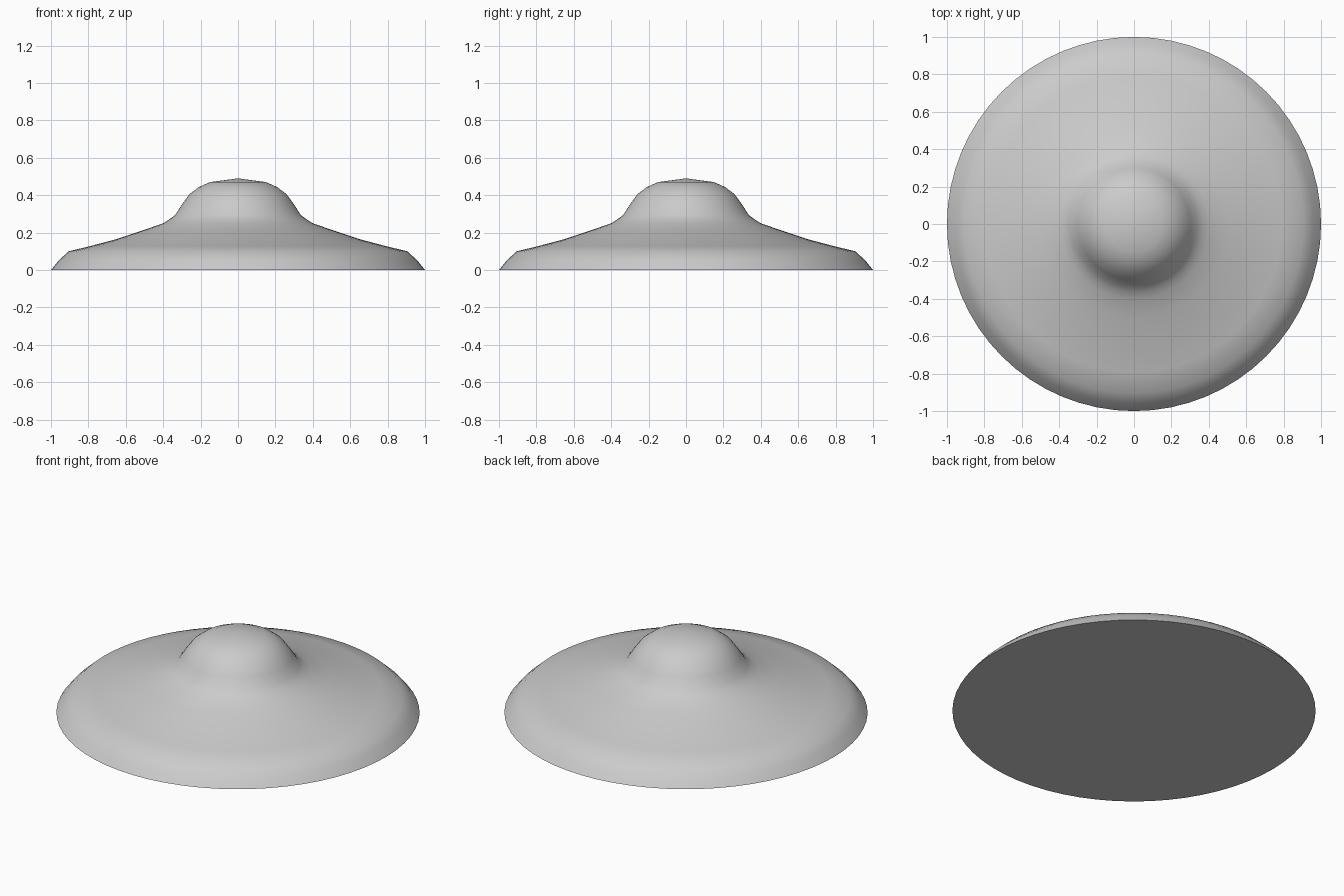
import bpy, bmesh, math

if "Cube" in bpy.data.objects:
    bpy.data.objects.remove(bpy.data.objects["Cube"])

SIDES = 64

# Half profile of the domed disc, from rim to crown (radius, height)
PROFILE = [(1.0, 0.0), (0.96, 0.05), (0.905, 0.10), (0.79, 0.128), (0.65, 0.165),
           (0.50, 0.215), (0.40, 0.25), (0.365, 0.272), (0.335, 0.295),
           (0.30, 0.35), (0.26, 0.405), (0.21, 0.443), (0.15, 0.47)]
APEX = 0.49

bm = bmesh.new()
rings = []
for r, z in PROFILE:
    rings.append([bm.verts.new((r * math.cos(2 * math.pi * i / SIDES),
                                r * math.sin(2 * math.pi * i / SIDES), z))
                  for i in range(SIDES)])

# Flat underside
bm.faces.new(list(reversed(rings[0])))

# Brim and dome walls
for low, high in zip(rings, rings[1:]):
    for i in range(SIDES):
        j = (i + 1) % SIDES
        bm.faces.new((low[i], low[j], high[j], high[i]))

# Shallow pointed crown
tip = bm.verts.new((0, 0, APEX))
for i in range(SIDES):
    bm.faces.new((rings[-1][i], rings[-1][(i + 1) % SIDES], tip))

mesh = bpy.data.meshes.new("domed_disc")
bm.to_mesh(mesh)
bm.free()
disc = bpy.data.objects.new("domed_disc", mesh)
bpy.context.collection.objects.link(disc)

grey = bpy.data.materials.new("light_grey")
grey.diffuse_color = (0.6, 0.6, 0.6, 1)
grey.use_nodes = True
grey.node_tree.nodes["Principled BSDF"].inputs["Base Color"].default_value = grey.diffuse_color
mesh.materials.append(grey)

# Smooth body with a sharp bottom rim
bpy.context.view_layer.objects.active = disc
disc.select_set(True)
bpy.ops.object.shade_smooth_by_angle(angle=math.radians(45))
